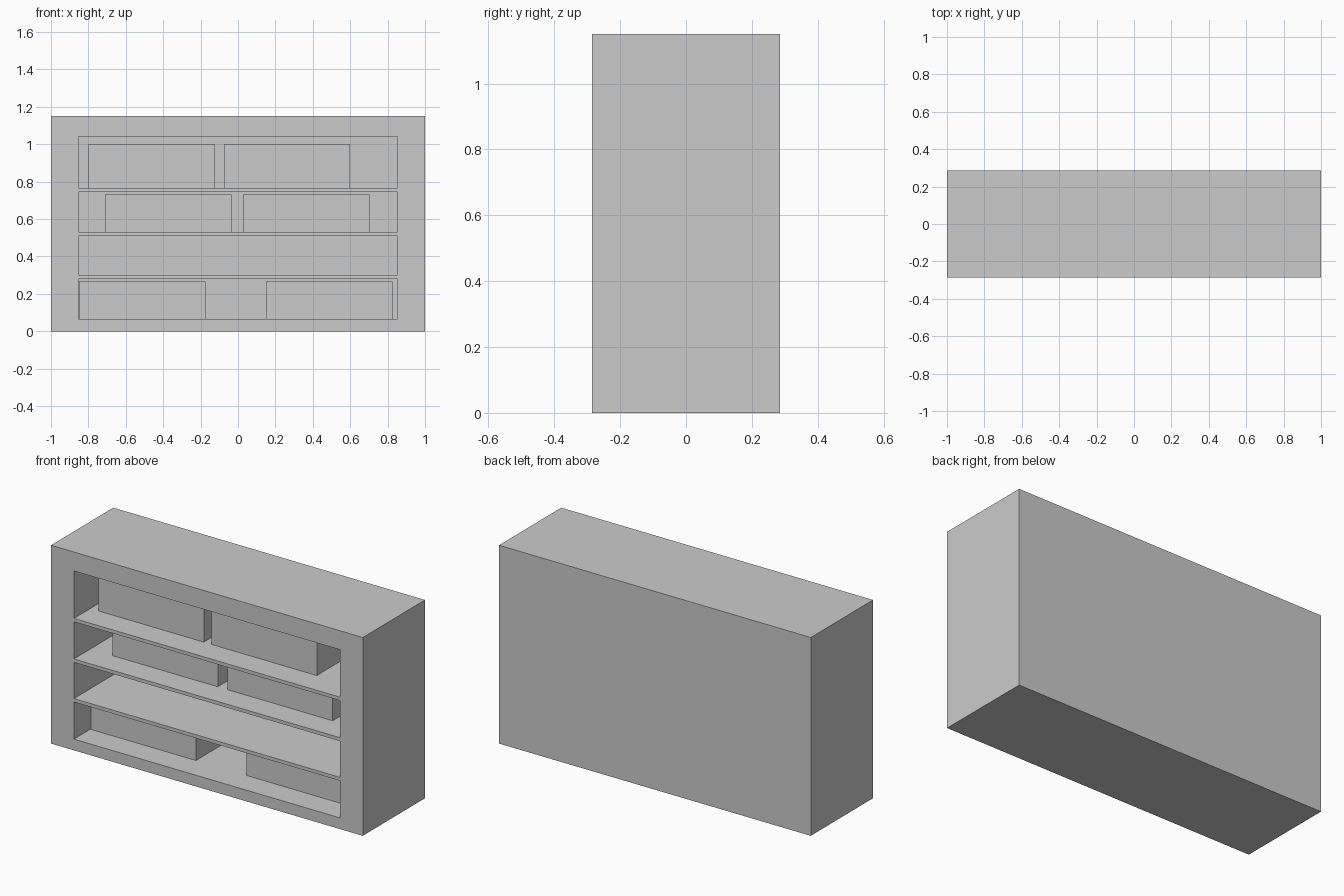
import bpy, bmesh
from mathutils import Matrix, Vector

if "Cube" in bpy.data.objects:
    bpy.data.objects.remove(bpy.data.objects["Cube"])

FRONT, BACK, HEIGHT = -0.285, 0.285, 1.15
INNER_BACK = 0.245          # front of the back panel
OPEN_X = 0.853              # half width of the openings
BOX_FRONT, BOX_BACK, BOX_W = -0.135, 0.22, 0.675


def boxes_object(name, boxes):
    """One object made of axis-aligned boxes given as (min corner, max corner)."""
    bm = bmesh.new()
    for lo, hi in boxes:
        lo, hi = Vector(lo), Vector(hi)
        bmesh.ops.create_cube(bm, size=1, matrix=Matrix.LocRotScale((lo + hi) / 2, None, hi - lo))
    mesh = bpy.data.meshes.new(name)
    bm.to_mesh(mesh)
    bm.free()
    obj = bpy.data.objects.new(name, mesh)
    bpy.context.collection.objects.link(obj)
    return obj


# Each shelf bay: floor z, ceiling z, storage box top z, left edges of its boxes
bays = [
    (0.065, 0.28, 0.265, (-0.85, 0.15)),
    (0.30, 0.51, 0, ()),
    (0.53, 0.745, 0.73, (-0.71, 0.027)),
    (0.765, 1.04, 1.0, (-0.80, -0.075)),
]

# Cabinet: solid block with the open bays cut out from the front
cabinet = boxes_object("cabinet", [((-1, FRONT, 0), (1, BACK, HEIGHT))])
cutter = boxes_object("bay_cutter", [((-OPEN_X, FRONT - 0.1, z0), (OPEN_X, INNER_BACK, z1))
                                     for z0, z1, _, _ in bays])
cutter.hide_render = True
cutter.hide_set(True)
cut = cabinet.modifiers.new("bays", 'BOOLEAN')
cut.operation = 'DIFFERENCE'
cut.solver = 'EXACT'
cut.object = cutter

# Storage boxes standing on the shelves
for row, (z0, _, top, lefts) in enumerate(bays, 1):
    for col, x in enumerate(lefts, 1):
        boxes_object(f"storage_box_{row}_{col}",
                     [((x, BOX_FRONT, z0), (x + BOX_W, BOX_BACK, top))])
